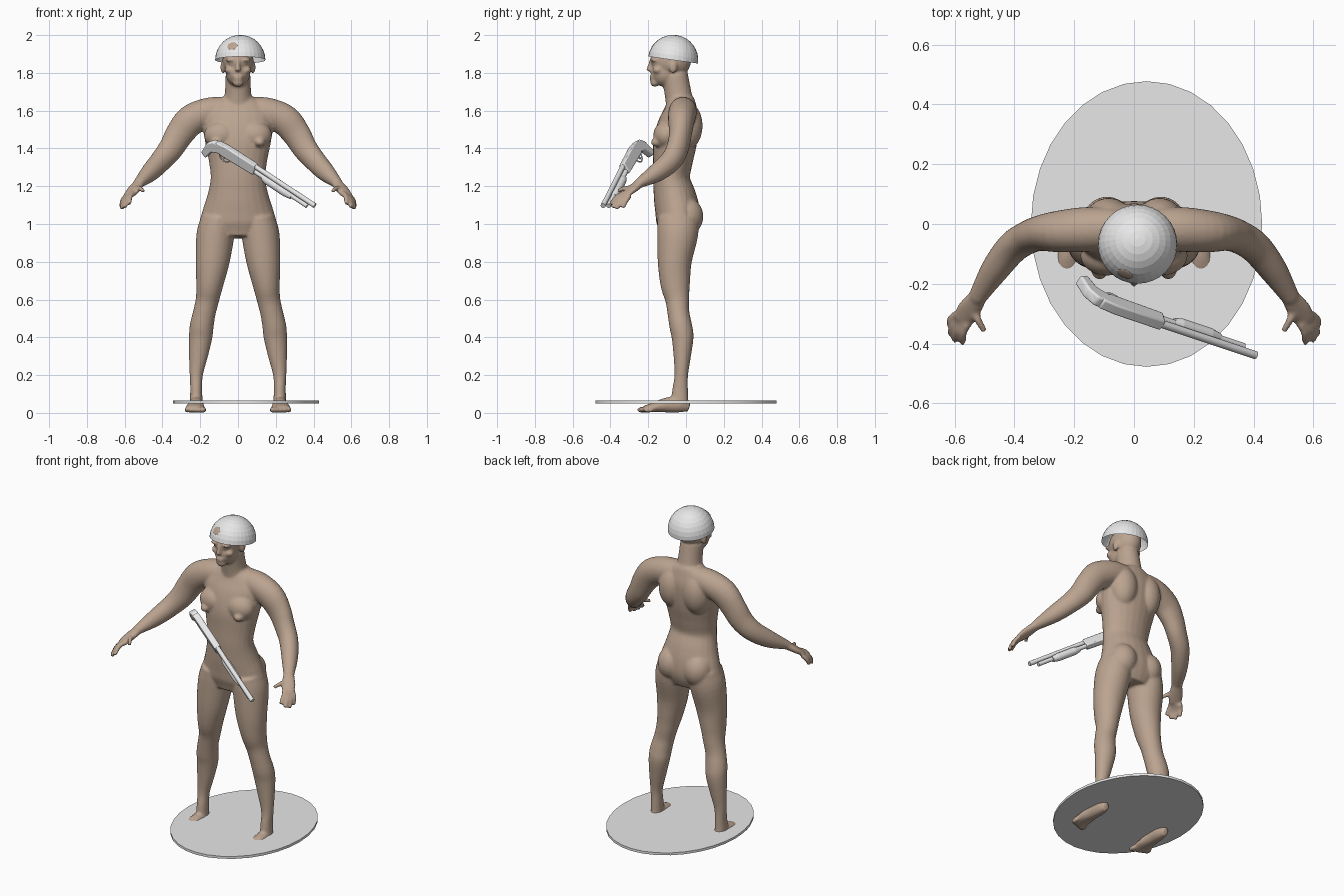
import bpy, bmesh, math
from mathutils import Vector, Matrix

cube = bpy.data.objects.get("Cube")
if cube:
    bpy.data.objects.remove(cube, do_unlink=True)


def material(name, color):
    mat = bpy.data.materials.new(name)
    mat.use_nodes = True
    mat.diffuse_color = (*color, 1)
    mat.node_tree.nodes["Principled BSDF"].inputs["Base Color"].default_value = (*color, 1)
    return mat


skin = material("skin", (.5, .37, .28))
grey = material("light_grey", (.8, .8, .8))


def finish(name, bm, mat, matrix=None, smooth=True):
    """Turn a bmesh into a named object with one material."""
    bmesh.ops.recalc_face_normals(bm, faces=bm.faces[:])
    mesh = bpy.data.meshes.new(name)
    bm.to_mesh(mesh)
    bm.free()
    mesh.materials.append(mat)
    obj = bpy.data.objects.new(name, mesh)
    bpy.context.collection.objects.link(obj)
    if matrix:
        obj.matrix_world = matrix
    if smooth:
        bpy.ops.object.select_all(action='DESELECT')
        obj.select_set(True)
        bpy.context.view_layer.objects.active = obj
        bpy.ops.object.shade_smooth_by_angle(angle=math.radians(35))
    return obj


def smoothed(rings, steps=4):
    """Catmull-Rom interpolation through the given rings."""
    rows = [Vector(r) for r in rings]
    out = []
    for i in range(len(rows) - 1):
        p, q = rows[i], rows[i + 1]
        m = (q - rows[i - 1]) / 2 if i else q - p
        n = (rows[i + 2] - p) / 2 if i + 2 < len(rows) else q - p
        for k in range(steps):
            t = k / steps
            d = q - p
            out.append(p + m * t + (d * 3 - m * 2 - n) * t ** 2 + (m + n - d * 2) * t ** 3)
    return out + [rows[-1]]


def loft(bm, rings, ref, side=1, sides=24):
    """Skin elliptical rings (x, y, z, radius_a, radius_b) along a path."""
    rings = smoothed(rings)
    centres = [Vector((r[0] * side, r[1], r[2])) for r in rings]
    loops = []
    for i, r in enumerate(rings):
        tangent = centres[min(i + 1, len(rings) - 1)] - centres[max(i - 1, 0)]
        a = Vector(ref).cross(tangent).normalized()
        b = tangent.normalized().cross(a)
        angles = [math.tau * k / sides for k in range(sides)]
        loops.append([bm.verts.new(centres[i] + a * r[3] * math.cos(w) + b * r[4] * math.sin(w))
                      for w in angles])
    for low, high in zip(loops, loops[1:]):
        for k in range(sides):
            j = (k + 1) % sides
            bm.faces.new((low[k], low[j], high[j], high[k]))
    bm.faces.new(loops[0][::-1])
    bm.faces.new(loops[-1])


def ball(bm, centre, radii, side=1):
    x, y, z = centre
    matrix = Matrix.Translation((x * side, y, z)) @ Matrix.Diagonal((*radii, 1))
    bmesh.ops.create_uvsphere(bm, u_segments=24, v_segments=16, radius=1, matrix=matrix)


Y, Z = (0, 1, 0), (0, 0, 1)
body = bmesh.new()

# torso and neck
torso = [(.93, -.045, .14, .09), (1, -.04, .2, .115), (1.07, -.045, .188, .118),
         (1.15, -.06, .163, .112), (1.24, -.077, .145, .098), (1.33, -.07, .154, .105),
         (1.42, -.06, .172, .115), (1.5, -.045, .185, .112), (1.57, -.03, .19, .1),
         (1.63, -.025, .15, .08), (1.67, -.025, .09, .066)]
loft(body, [(0, y, z, a, b) for z, y, a, b in torso], Y)
loft(body, [(0, -.03, 1.62, .085, .075), (0, -.042, 1.69, .07, .071), (0, -.06, 1.79, .066, .07)], Y)

# head and face
ball(body, (0, -.08, 1.868), (.082, .108, .1))
ball(body, (0, -.112, 1.802), (.066, .074, .075))
ball(body, (0, -.165, 1.748), (.03, .024, .022))
ball(body, (0, -.181, 1.78), (.028, .014, .008))
ball(body, (0, -.179, 1.766), (.025, .014, .008))
loft(body, [(0, -.178, 1.872, .01, .014), (0, -.19, 1.835, .011, .014), (0, -.196, 1.808, .018, .016)], Y)

for s in (1, -1):
    # brows, cheeks, eyelids and ears
    ball(body, (.036, -.17, 1.868), (.032, .02, .009), s)
    ball(body, (.045, -.15, 1.815), (.026, .026, .02), s)
    ball(body, (.034, -.166, 1.848), (.015, .013, .009), s)
    ball(body, (.08, -.068, 1.83), (.013, .022, .034), s)

    # chest, back and buttock muscles
    ball(body, (.09, -.105, 1.47), (.09, .068, .075), s)
    ball(body, (.115, -.15, 1.433), (.03, .037, .025), s)
    ball(body, (.085, 0, 1.52), (.085, .088, .13), s)
    ball(body, (.09, .002, 1.04), (.085, .09, .1), s)

    # leg
    leg = [(.105, -.04, 1.03, .09, .11), (.12, -.045, .94, .1, .108), (.135, -.06, .8, .09, .09),
           (.15, -.057, .68, .072, .078), (.162, -.046, .6, .062, .064),
           (.178, -.04, .53, .06, .058), (.192, -.028, .46, .063, .06),
           (.198, -.018, .4, .062, .058), (.21, -.02, .3, .05, .046),
           (.221, -.025, .2, .035, .036), (.221, -.031, .12, .032, .042), (.222, -.035, .04, .035, .048)]
    loft(body, leg, Y, s)

    # foot and toes
    loft(body, [(.22, .018, .03, .02, .024), (.22, -.03, .042, .036, .04), (.223, -.1, .042, .04, .04),
                (.226, -.17, .029, .05, .026), (.227, -.22, .02, .052, .018)], Z, s)
    for k in range(5):
        ball(body, (.184 + .022 * k, -.23 + .008 * k, .016), (.016 - .0015 * k, .03, .016), s)

    # arm from collar to wrist
    arm = [(.07, -.015, 1.605, .07, .07), (.16, -.018, 1.59, .075, .078), (.25, -.025, 1.548, .07, .082),
           (.31, -.03, 1.475, .06, .075), (.355, -.045, 1.4, .056, .068), (.408, -.08, 1.335, .054, .06),
           (.467, -.155, 1.272, .047, .05), (.527, -.25, 1.215, .03, .026)]
    loft(body, arm, Z, s)

    # palm, thumb and fingers
    loft(body, [(.52, -.24, 1.22, .03, .025), (.552, -.288, 1.182, .04, .02),
                (.577, -.325, 1.152, .036, .015)], Z, s)
    fingers = [((.535, -.275, 1.19), (.5, -.36, 1.175)), ((.557, -.333, 1.162), (.574, -.4, 1.105)),
               ((.573, -.33, 1.153), (.6, -.392, 1.087)), ((.585, -.317, 1.147), (.615, -.37, 1.079)),
               ((.593, -.3, 1.145), (.62, -.335, 1.085))]
    for root, tip in fingers:
        middle = Vector(root).lerp(Vector(tip), .5) + Vector((.006, 0, .008))
        loft(body, [(*root, .014, .014), (*middle, .013, .013), (*tip, .011, .011)], Z, s, 12)

# fuse the parts into one smooth skin
figure = finish("body", body, skin)
remesh = figure.modifiers.new("fuse", 'REMESH')
remesh.mode = 'VOXEL'
remesh.voxel_size = .0075
remesh.use_smooth_shade = True
relax = figure.modifiers.new("relax", 'SMOOTH')
relax.factor = .5
relax.iterations = 5

# helmet: open half sphere tipped back
bm = bmesh.new()
bmesh.ops.create_uvsphere(bm, u_segments=32, v_segments=16, radius=.133)
bmesh.ops.delete(bm, geom=[v for v in bm.verts if v.co.z < -.001], context='VERTS')
tilt = Matrix.Translation((.012, -.068, 1.868)) @ Matrix.Rotation(math.radians(-8), 4, 'X')
finish("helmet", bm, grey, tilt, smooth=False)

# brow showing through the helmet
bm = bmesh.new()
outward = Vector((-.042, -.1, .074))
ball(bm, (0, 0, 0), (.028, .023, .004))
patch_turn = outward.to_track_quat('Z', 'Y').to_matrix().to_4x4()
finish("forehead_patch", bm, skin,
       Matrix.Translation(Vector((.012, -.068, 1.868)) + outward.normalized() * .131) @ patch_turn)

# oval ground plate
bm = bmesh.new()
bmesh.ops.create_cone(bm, cap_ends=True, segments=32, radius1=1, radius2=1, depth=1,
                      matrix=Matrix.Translation((.042, 0, .058)) @ Matrix.Diagonal((.387, .478, .015, 1)))
finish("base_plate", bm, grey)

# gun frame: local x runs to the muzzle, local z is the gun's top
along = Vector((.51, -.17, -.335)).normalized()
level = Vector(Z).cross(along).normalized()
top = along.cross(level) * math.cos(.5) - level * math.sin(.5)
gun = Matrix((along, top.cross(along), top)).transposed().to_4x4()
gun.translation = (-.1, -.27, 1.43)


def prism(name, outline, half_width, bevel):
    bm = bmesh.new()
    face = bm.faces.new([bm.verts.new((x, -half_width, z)) for x, z in outline])
    grown = bmesh.ops.extrude_face_region(bm, geom=[face])["geom"]
    moved = [g for g in grown if isinstance(g, bmesh.types.BMVert)]
    bmesh.ops.translate(bm, verts=moved, vec=(0, half_width * 2, 0))
    obj = finish(name, bm, grey, gun)
    mod = obj.modifiers.new("soft_edges", 'BEVEL')
    mod.width, mod.segments = bevel, 2


def rod(name, start, end, height, r1, r2=None, segments=16):
    bm = bmesh.new()
    place = Matrix.Translation(((start + end) / 2, 0, height)) @ Matrix.Rotation(math.pi / 2, 4, 'Y')
    bmesh.ops.create_cone(bm, cap_ends=True, segments=segments, radius1=r1, radius2=r2 or r1,
                          depth=end - start, matrix=place)
    finish(name, bm, grey, gun)


prism("receiver", [(-.01, .002), (.05, .012), (.24, .014), (.25, -.045), (.04, -.055), (-.02, -.035)], .019, .006)
prism("pistol_grip", [(.02, 0), (-.03, -.005), (-.06, -.04), (-.07, -.11), (-.035, -.125), (-.015, -.07),
                      (.03, -.05)], .019, .007)
prism("trigger", [(.055, -.05), (.065, -.05), (.06, -.075), (.053, -.075)], .004, .001)
rod("barrel", .23, .63, 0, .0135)
rod("magazine_tube", .23, .59, -.03, .0125)
rod("pump_rear", .3, .33, -.034, .016, .023)
rod("pump_grip", .33, .45, -.034, .023)
rod("pump_front", .45, .49, -.034, .023, .016)

# trigger guard as a bent wire
curve = bpy.data.curves.new("trigger_guard", 'CURVE')
curve.dimensions = '3D'
curve.bevel_depth = .004
bow = curve.splines.new('POLY')
bow.points.add(8)
for k, point in enumerate(bow.points):
    w = math.pi * k / 8
    point.co = (.06 + .036 * math.cos(w), 0, -.05 - .036 * math.sin(w), 1)
curve.materials.append(grey)
guard = bpy.data.objects.new("trigger_guard", curve)
guard.matrix_world = gun
bpy.context.collection.objects.link(guard)
